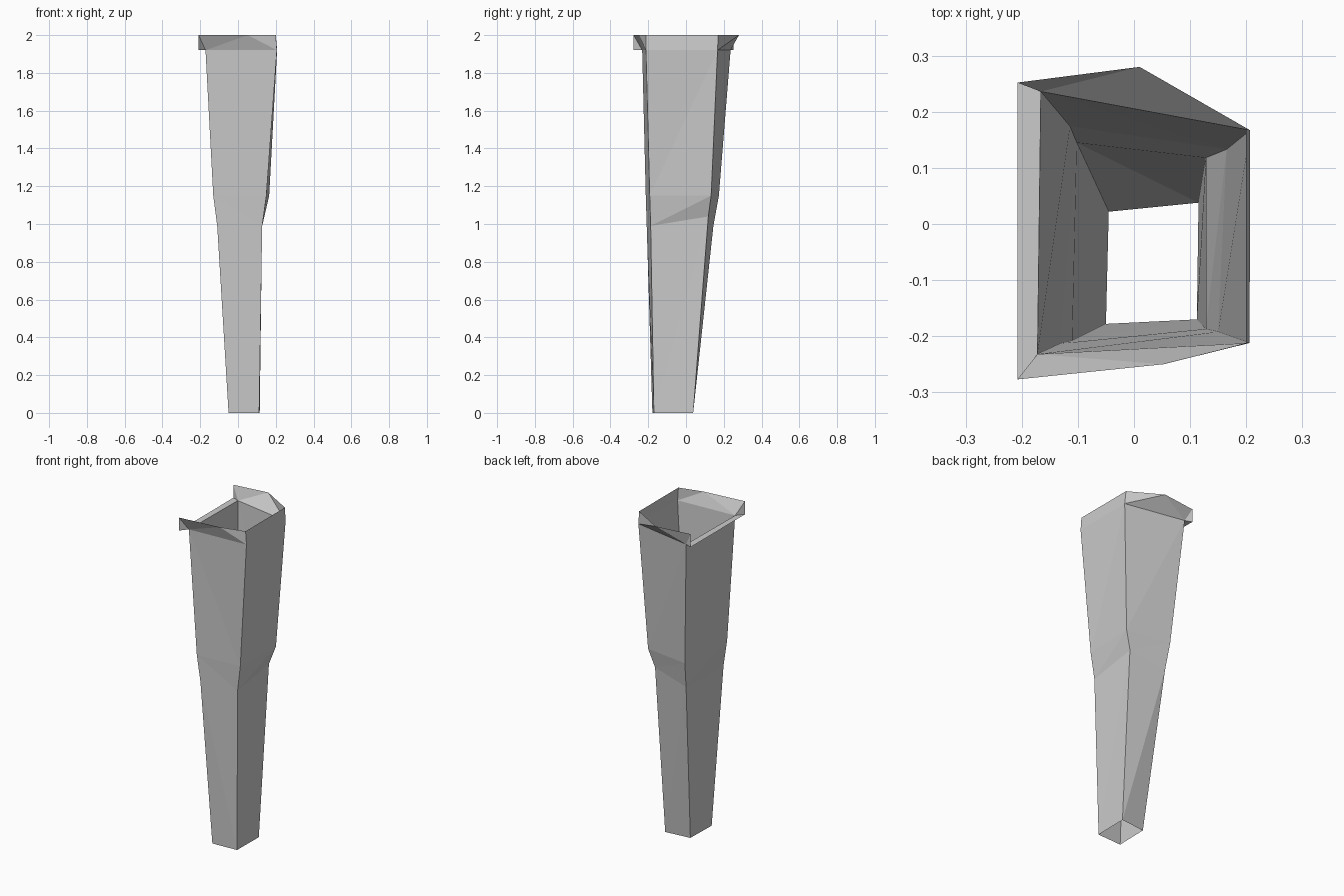
import bpy
import bmesh

if "Cube" in bpy.data.objects:
    bpy.data.objects.remove(bpy.data.objects["Cube"])

# Four-sided cross-sections, bottom to top: front-left, front-right, back-right, back-left
RINGS = [
    [(-0.05, -0.178, 0), (0.112, -0.17, 0), (0.115, 0.038, 0), (-0.045, 0.022, 0)],
    [(-0.11, -0.208, 0.99), (0.128, -0.187, 0.99), (0.128, 0.118, 1.04), (-0.102, 0.145, 0.99)],
    [(-0.131, -0.213, 1.15), (0.15, -0.192, 1.15), (0.165, 0.133, 1.15), (-0.114, 0.174, 1.15)],
    [(-0.172, -0.232, 1.92), (0.206, -0.212, 1.92), (0.207, 0.167, 1.92), (-0.166, 0.236, 1.92)],
]


def make_object(name, bm):
    bmesh.ops.remove_doubles(bm, verts=bm.verts, dist=1e-5)
    bmesh.ops.recalc_face_normals(bm, faces=bm.faces)
    mesh = bpy.data.meshes.new(name)
    bm.to_mesh(mesh)
    bm.free()
    obj = bpy.data.objects.new(name, mesh)
    bpy.context.collection.objects.link(obj)
    return obj


bm = bmesh.new()


def face(*points):
    bm.faces.new([bm.verts.new(p) for p in points])


# Tapered open shaft with a kink at mid height
for low, high in zip(RINGS, RINGS[1:]):
    for i in range(4):
        j = (i + 1) % 4
        a, b, c, d = low[i], low[j], high[j], high[i]
        if i == 0:
            face(a, b, d)
            face(b, c, d)
        else:
            face(a, b, c)
            face(a, c, d)

# Flared rim: front and back lips, each with a horn at the left corner
fl, fr, br, bl = RINGS[-1]
fr_top, br_top = (0.2, -0.212, 2), (0.2, 0.17, 2)
front_corner, back_corner = (-0.208, -0.277), (-0.208, 0.252)
for left, right, right_top, middle, corner in (
        (fl, fr, fr_top, (0.052, -0.25, 2), front_corner),
        (bl, br, br_top, (0.01, 0.28, 2), back_corner)):
    horn = (*corner, 2)
    face(left, right, middle)
    face(right, right_top, middle)
    face(left, middle, horn)
    face((*corner, 1.92), left, horn)

# Right wall and left ledge of the rim
face(fr, br, br_top, fr_top)
face((*front_corner, 1.92), fl, bl, (*back_corner, 1.92))

make_object("tapered_chute", bm)
